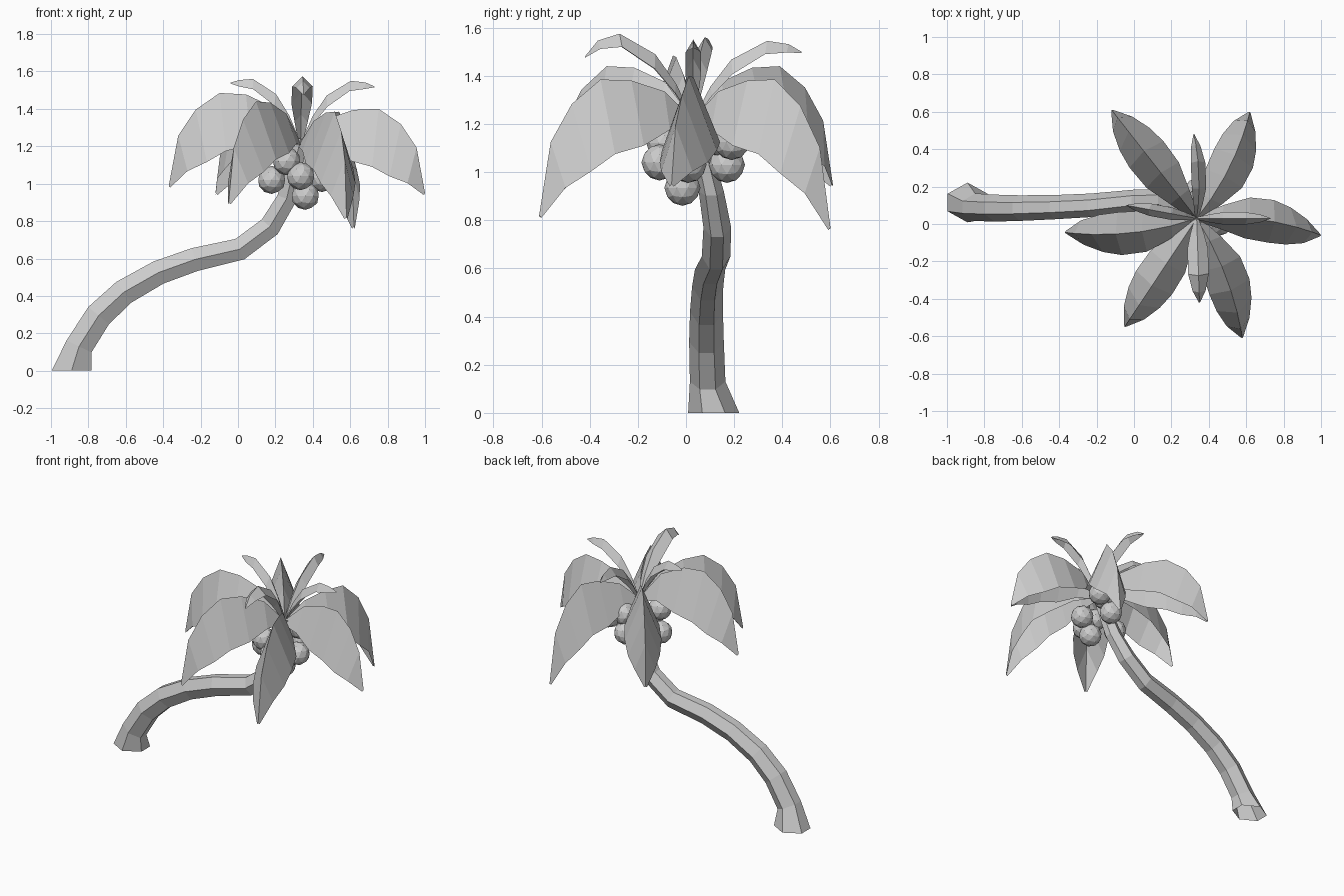
import bpy, bmesh
from math import hypot
from mathutils import Vector

cube = bpy.data.objects.get("Cube")
if cube:
    bpy.data.objects.remove(cube)

grey = bpy.data.materials.new("plain_grey")
grey.use_nodes = True
grey.diffuse_color = (0.6, 0.6, 0.6, 1)
grey.node_tree.nodes["Principled BSDF"].inputs["Base Color"].default_value = (0.6, 0.6, 0.6, 1)

CROWN = Vector((0.335, 0.03, 1.22))


def finish(name, bm):
    mesh = bpy.data.meshes.new(name)
    bm.to_mesh(mesh)
    bm.free()
    mesh.materials.append(grey)
    obj = bpy.data.objects.new(name, mesh)
    bpy.context.collection.objects.link(obj)
    return obj


def bridge(bm, a, b, closed=False):
    count = len(a) if closed else len(a) - 1
    for i in range(count):
        j = (i + 1) % len(a)
        bm.faces.new((a[i], a[j], b[j], b[i]))


# Trunk: open hexagonal tube along a leaning path (x, y, z, radius)
path = [(-0.89, 0.115, 0, 0.118), (-0.85, 0.09, 0.13, 0.082), (-0.745, 0.085, 0.295, 0.08),
        (-0.61, 0.085, 0.42, 0.076), (-0.425, 0.09, 0.525, 0.072), (-0.23, 0.1, 0.595, 0.07),
        (0.01, 0.125, 0.65, 0.066), (0.17, 0.13, 0.77, 0.064), (0.26, 0.105, 0.92, 0.058),
        (0.335, 0.03, 1.24, 0.04)]
hexagon = [(0.9, 0), (0.4, 0.9), (-0.4, 0.9), (-0.9, 0), (-0.4, -0.9), (0.4, -0.9)]
side = Vector((0, 1, 0))
bm = bmesh.new()
rings = []
for k, (x, y, z, r) in enumerate(path):
    before, after = path[max(k - 1, 0)], path[min(k + 1, len(path) - 1)]
    along = Vector((after[0] - before[0], 0, after[2] - before[2])).normalized()
    if k == 0:
        along = Vector((0, 0, 1))
    up = side.cross(along)
    rings.append([bm.verts.new(Vector((x, y, z)) + r * (a * side + b * up)) for a, b in hexagon])
for a, b in zip(rings, rings[1:]):
    bridge(bm, a, b, True)
bmesh.ops.recalc_face_normals(bm, faces=bm.faces)
finish("trunk", bm)

# Frond stations: (ridge distance, rise, fall, edge distance, half width, edge drop)
LARGE = [(0, 0, 0, 0, 0.015, 0.02), (0.2, 0.7, 0, 0.2, 0.065, 0.16),
         (0.42, 0.97, 0, 0.4, 0.11, 0.27), (0.62, 1, 0, 0.59, 0.115, 0.31),
         (0.8, 1, 0.18, 0.73, 0.1, 0.28), (0.93, 1, 0.46, 0.87, 0.065, 0.19),
         (1, 1, 1, 0.99, 0.008, 0.01)]
SMALL = [(0, 0, 0, 0, 0.01, 0.01), (0.16, 0.42, 0, 0.17, 0.035, 0.04),
         (0.35, 0.76, 0, 0.36, 0.055, 0.06), (0.68, 1, 0, 0.66, 0.055, 0.055),
         (0.88, 1, 0.3, 0.86, 0.035, 0.035), (1, 1, 1, 1, 0.003, 0.005)]


def frond(name, tip, peak, stations, bow=0, spread=1):
    """Folded leaf: a curved ridge, bowed sideways, with a drooping blade on each side."""
    reach = Vector((tip[0] - CROWN.x, tip[1] - CROWN.y, 0))
    side = Vector((-reach.y, reach.x, 0)) / hypot(reach.x, reach.y)
    bm = bmesh.new()
    rows = []
    for t, rise, fall, edge_t, width, drop in stations:
        z = rise * (peak - CROWN.z) - fall * (peak - tip[2])
        ridge = CROWN + t * reach + 4 * t * (1 - t) * bow * side + Vector((0, 0, z))
        edge = ridge + (edge_t - t) * reach - Vector((0, 0, drop))
        out = spread * width * side
        rows.append([bm.verts.new(p) for p in (edge - out, ridge, edge + out)])
    for a, b in zip(rows, rows[1:]):
        bridge(bm, a, b)
    for f in bm.faces:
        f.normal_update()
        if f.normal.z < 0:
            f.normal_flip()
    finish(name, bm)


# Six large drooping fronds
frond("frond_right", (-0.37, -0.045, 0.99), 1.485, LARGE, 0.04)
frond("frond_front_right", (-0.05, -0.55, 0.9), 1.44, LARGE)
frond("frond_front_left", (0.58, -0.61, 0.82), 1.385, LARGE, 0.035)
frond("frond_left", (1.0, -0.06, 0.95), 1.4, LARGE, 0.04)
frond("frond_back_left", (0.62, 0.6, 0.77), 1.385, LARGE, -0.035)
frond("frond_back_right", (-0.12, 0.61, 0.95), 1.44, LARGE)

# Four small upright fronds
frond("young_frond_right", (-0.04, 0.1, 1.54), 1.56, SMALL, 0, 0.6)
frond("young_frond_left", (0.73, 0.03, 1.52), 1.55, SMALL, 0, 0.6)
frond("young_frond_front", (0.35, -0.42, 1.48), 1.575, SMALL)
frond("young_frond_back", (0.32, 0.48, 1.5), 1.545, SMALL, -0.02, 0.7)

# Nuts clustered under the crown
nuts = [(0.335, -0.11, 1.04), (0.36, -0.015, 0.935), (0.45, 0.01, 1.03), (0.18, 0.02, 1.02),
        (0.26, -0.09, 1.12), (0.45, 0.19, 1.125), (0.37, 0.14, 1.14), (0.34, 0.17, 1.03)]
for k, spot in enumerate(nuts):
    bm = bmesh.new()
    bmesh.ops.create_icosphere(bm, subdivisions=2, radius=0.075)
    bmesh.ops.translate(bm, verts=bm.verts, vec=spot)
    finish(f"nut_{k + 1}", bm)
